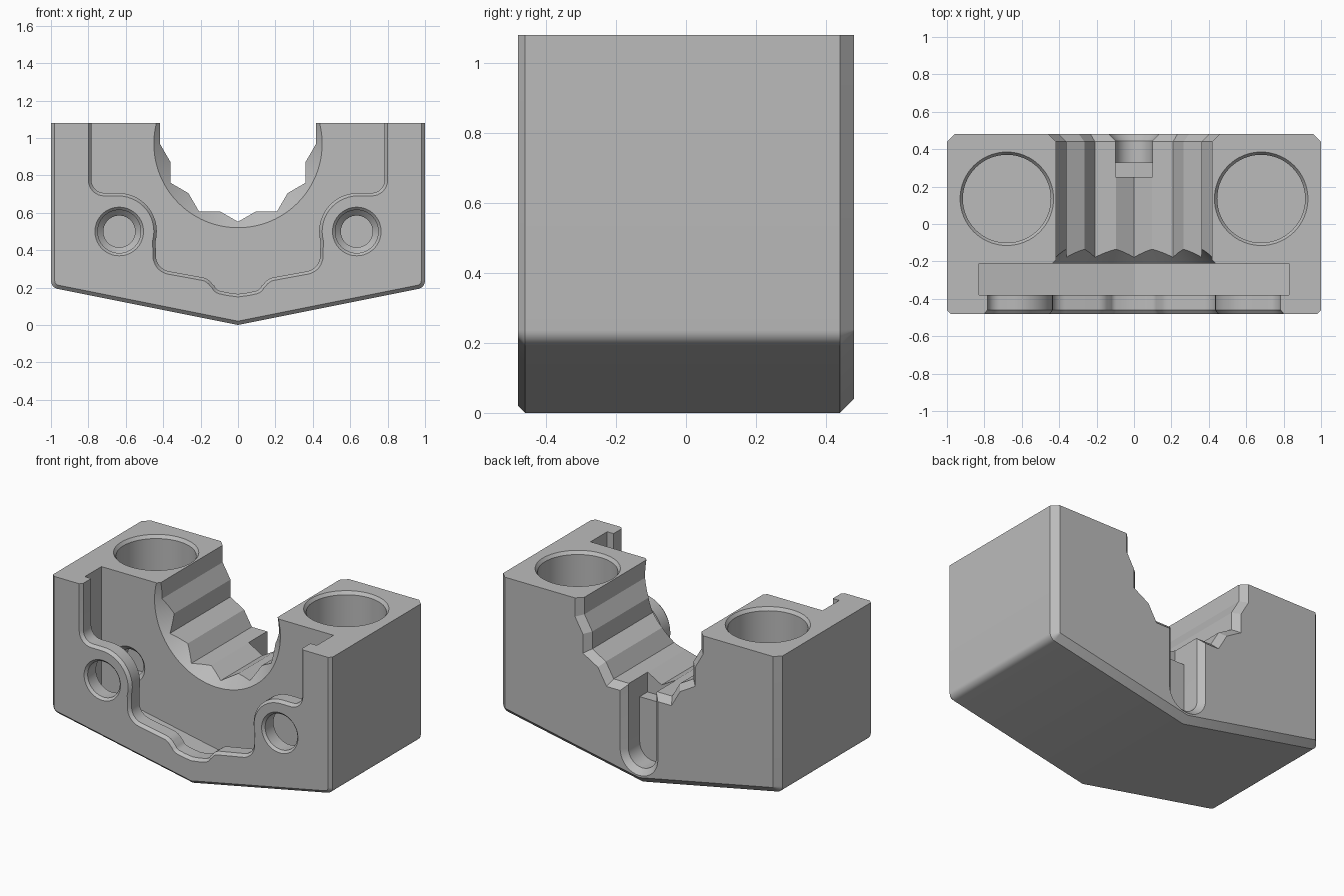
import bpy, bmesh
from math import sin, cos, radians
from mathutils import Vector

if "Cube" in bpy.data.objects:
    bpy.data.objects.remove(bpy.data.objects["Cube"], do_unlink=True)

grey = bpy.data.materials.new("plain_grey")
grey.use_nodes = True
grey.diffuse_color = (0.5, 0.5, 0.5, 1)
grey.node_tree.nodes["Principled BSDF"].inputs["Base Color"].default_value = (0.5, 0.5, 0.5, 1)


def arc(cx, cz, r, start, end, n):
    """Points on an arc, angles in degrees."""
    steps = [radians(start + (end - start) * i / n) for i in range(n + 1)]
    return [(cx + r * cos(a), cz + r * sin(a)) for a in steps]


def circle(cx, cz, r, n=64):
    return arc(cx, cz, r, 0, 360, n)[:-1]


def mirrored(half):
    """Complete a path given from the bottom centre up the +x side."""
    return [(-x, z) for x, z in reversed(half) if x > 1e-6] + half


def inset(path, d):
    """Mitred inward offset of an open U-shaped path."""
    pts = [Vector(p) for p in path]
    normals = []
    for a, b in zip(pts, pts[1:]):
        t = (b - a).normalized()
        normals.append(Vector((-t.y, t.x)))
    out = []
    for i, p in enumerate(pts):
        n1, n2 = normals[max(i - 1, 0)], normals[min(i, len(normals) - 1)]
        out.append(tuple(p + (n1 + n2) * d / (1 + n1.dot(n2))))
    return out


def loft(name, sections, vertical=False):
    """Solid through equal-length sections placed along y, or along z."""
    bm = bmesh.new()
    rings = [[bm.verts.new((u, v, w) if vertical else (u, w, v)) for u, v in path]
             for w, path in sections]
    for a, b in zip(rings, rings[1:]):
        for i in range(len(a)):
            j = (i + 1) % len(a)
            bm.faces.new((a[i], a[j], b[j], b[i]))
    bm.faces.new(rings[0])
    bm.faces.new(rings[-1])
    bmesh.ops.recalc_face_normals(bm, faces=bm.faces)
    mesh = bpy.data.meshes.new(name)
    bm.to_mesh(mesh)
    bm.free()
    obj = bpy.data.objects.new(name, mesh)
    bpy.context.collection.objects.link(obj)
    mesh.materials.append(grey)
    return obj


def cut(target, cutter):
    cutter.hide_render = True
    bpy.context.view_layer.objects.active = target
    mod = target.modifiers.new(cutter.name, "BOOLEAN")
    mod.operation, mod.solver, mod.object = "DIFFERENCE", "EXACT", cutter
    bpy.ops.object.modifier_apply(modifier=mod.name)
    bpy.data.objects.remove(cutter, do_unlink=True)


TOP = 1.2   # cutters run out above the body
AXIS = 0.97  # height of the bore axis

# Block with V-shaped underside and chamfered ends
outline = mirrored([(0, 0)] + arc(0.955, 0.237, 0.045, -78.7, 0, 7) + [(1, 1.08)])
block = loft("clamp_block", [(-0.48, inset(outline, 0.02)), (-0.46, outline),
                             (0.44, outline), (0.48, inset(outline, 0.04))])

# Wide slot hidden behind the front lip
slot = mirrored([(0, 0.12), (0.83, 0.286), (0.83, TOP)])
cut(block, loft("flange_slot", [(-0.38, slot), (-0.21, slot)]))

# Wavy opening through the front lip
wave = mirrored([(0, 0.15), (0.06, 0.158)]
                + arc(0.085, 0.225, 0.06, -75, -25, 4)
                + arc(0.205, 0.175, 0.065, 150, 102, 4)
                + arc(0.355, 0.37, 0.1, -80, 0, 8)
                + arc(0.64, 0.5, 0.19, 195, 90, 14)
                + arc(0.715, 0.775, 0.085, -90, 0, 8) + [(0.8, TOP)])
lip = inset(wave, 0.016)
cut(block, loft("lip_opening", [(-0.52, inset(wave, -0.016)), (-0.48, wave),
                                (-0.46, lip), (-0.3, lip)]))

# Twelve-point bore, flared at the back
star = []
for i in range(7):
    a, r = radians(-90 + 15 * i), 0.375 if i % 2 else 0.418
    star.append((r * cos(a), AXIS + r * sin(a)))
star = mirrored(star + [(0.418, TOP)])
cut(block, loft("star_bore", [(-0.3, star), (0.44, star), (0.5, inset(star, -0.06))]))

# Conical lead-in at the front of the bore
cut(block, loft("lead_in", [(-0.23, circle(0, AXIS, 0.47, 96)),
                            (-0.11, circle(0, AXIS, 0.35, 96))]))

# Key slot in the back face, with a shallow step in front of it
key = mirrored(arc(0, 0.19, 0.1, -90, 0, 10) + [(0.1, 0.75)])
cut(block, loft("key_slot", [(0.33, key), (0.445, key), (0.5, inset(key, -0.055))]))
step = mirrored([(0, 0.48), (0.1, 0.48), (0.1, 0.75)])
cut(block, loft("key_step", [(0.25, step), (0.36, step)]))

for side in (-1, 1):
    # Screw hole through the lip, continued in the slot wall
    x, z = side * 0.635, 0.5
    cut(block, loft("screw_hole", [(w, circle(x, z, r)) for w, r in
                                   ((-0.5, 0.15), (-0.465, 0.115), (-0.3, 0.115))]))
    cut(block, loft("screw_seat", [(w, circle(x, z, r)) for w, r in
                                   ((-0.25, 0.115), (-0.21, 0.115), (-0.18, 0.085), (-0.1, 0.085))]))
    # Round socket in the top
    cut(block, loft("round_socket", [(w, circle(side * 0.68, 0.135, r)) for w, r in
                                     ((0.62, 0.235), (1.06, 0.235), (1.1, 0.265))], vertical=True))

bpy.ops.object.select_all(action="DESELECT")
block.select_set(True)
bpy.context.view_layer.objects.active = block
bpy.ops.object.shade_smooth_by_angle(angle=radians(20))
